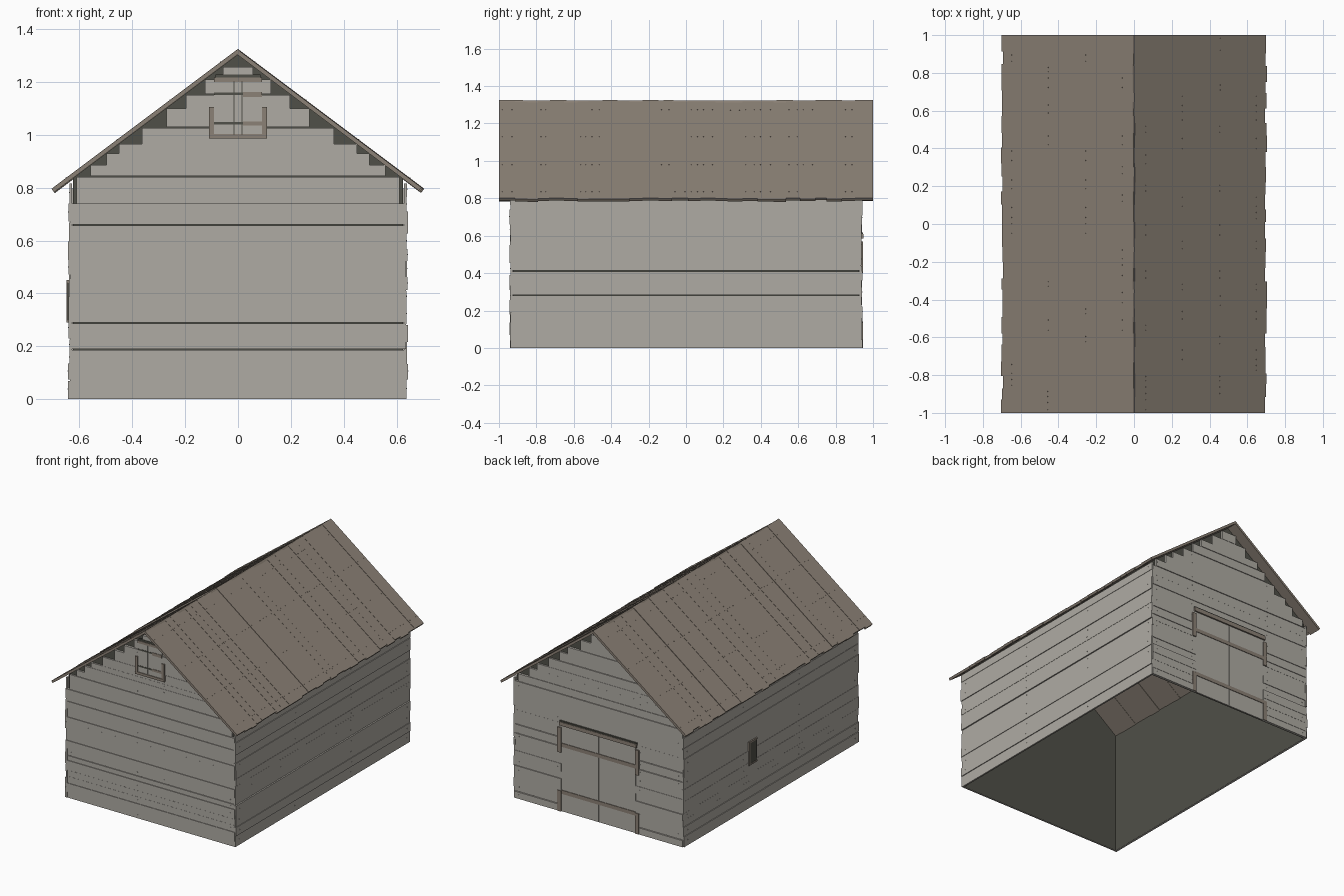
import bpy, bmesh, random
from mathutils import Matrix, Vector

random.seed(4)
cube = bpy.data.objects.get("Cube")
if cube:
    bpy.data.objects.remove(cube)


def material(name, rgb):
    m = bpy.data.materials.new(name)
    m.use_nodes = True
    m.diffuse_color = (*rgb, 1)
    m.node_tree.nodes["Principled BSDF"].inputs["Base Color"].default_value = (*rgb, 1)
    return m


GRAY = material("weathered gray boards", (0.43, 0.41, 0.37))
BROWN = material("brown timber", (0.26, 0.22, 0.18))
DARK = material("dark interior", (0.08, 0.08, 0.065))

RIDGE, SLOPE, T = 1.325, 0.75, 0.016
WX, WY = 0.635, 0.935


def box(bm, lo, hi, frame=Matrix()):
    lo, hi = Vector(lo), Vector(hi)
    m = Matrix.Translation((lo + hi) / 2) @ Matrix.Diagonal((*(hi - lo), 1))
    bmesh.ops.create_cube(bm, size=1, matrix=frame @ m)


def finish(bm, name, mat):
    mesh = bpy.data.meshes.new(name)
    bm.to_mesh(mesh)
    bm.free()
    mesh.materials.append(mat)
    ob = bpy.data.objects.new(name, mesh)
    bpy.context.collection.objects.link(ob)


def boxes(name, mat, items, frame=Matrix()):
    bm = bmesh.new()
    for lo, hi in items:
        box(bm, lo, hi, frame)
    finish(bm, name, mat)


def half_width(z):
    """Half the gable width under the roof at height z."""
    return min(WX, (RIDGE - 0.022 - z) / SLOPE)


def rows(top):
    """Uneven board edges from the ground up to top."""
    z = [0]
    while top - z[-1] > 0.1:
        z.append(z[-1] + random.uniform(0.04, 0.085))
    return z + [top]


def wall(name, edges, spans, frame, nail_at):
    """Horizontal boards; local x runs along the wall and local -y is outward."""
    bm = bmesh.new()
    for z0, z1 in zip(edges, edges[1:]):
        out = random.uniform(0.002, 0.009)
        gap = random.choice((0, 0, 0.004))
        for a, b in spans(z0, z1):
            box(bm, (a, -out, z0), (b, 0.008, z1 - gap), frame)
            for x in nail_at:
                if a < x < b:
                    zc = (z0 + z1) / 2
                    box(bm, (x, -out - 0.0015, zc), (x + 0.004, 0, zc + 0.004), frame)
    finish(bm, name, GRAY)


FRONT = Matrix.Translation((0, -WY, 0))
BACK = Matrix.Rotation(3.14159265, 4, "Z") @ FRONT

# Front wall, with the gable boards stepping in under the roof
front_edges = [0, .04, .10, .145, .19, .255, .29, .335, .39, .455, .515, .55, .605,
               .66, .74, .845, .885, .93, .965, 1.03, 1.10, 1.155, 1.21, 1.26]
wall("front_wall", front_edges, lambda a, b: [(-half_width(b), half_width(b))],
     FRONT, (-0.6, -0.1, 0.1, 0.6))

# Back wall, split around the big door
DOOR_X, DOOR_Z = 0.28, 0.6


def back_spans(a, b):
    w = half_width(b)
    return [(-w, -DOOR_X), (DOOR_X, w)] if b <= DOOR_Z + 0.001 else [(-w, w)]


back_edges = rows(DOOR_Z) + [.66, .73, .80, .85, .91, .955, 1.02, 1.08, 1.13, 1.2, 1.26]
wall("back_wall", back_edges, back_spans, BACK, (-0.6, -0.31, 0.31, 0.6))

# Side walls
for name, s in (("left_wall", 1), ("right_wall", -1)):
    side = Matrix.Rotation(s * 1.57079633, 4, "Z") @ Matrix.Translation((0, -WX, 0))
    wall(name, rows(0.82),
         lambda a, b: [(-WY - random.uniform(0, .008), WY + random.uniform(0, .008))],
         side, (-0.9, -0.3, 0.3, 0.9))

# Dark lining inside the boards, open at the ground
bm = bmesh.new()
lx, ly = WX - 0.01, WY - 0.01
eave, peak = RIDGE - 0.021 - SLOPE * lx, RIDGE - 0.021
outline = [(-lx, 0), (lx, 0), (lx, eave), (0, peak), (-lx, eave)]
for y in (-ly, ly):
    bm.faces.new([bm.verts.new((x, y, z)) for x, z in outline])
for x in (-lx, lx):
    bm.faces.new([bm.verts.new((x, y, z))
                  for y, z in ((-ly, 0), (ly, 0), (ly, eave), (-ly, eave))])
finish(bm, "inner_lining", DARK)

# Roof boards running from ridge to eave
cos, sin = 0.8, 0.6
for name, s in (("left_roof", 1), ("right_roof", -1)):
    frame = Matrix(((s * cos, 0, s * sin, 0), (0, s, 0, 0),
                    (-sin, 0, cos, RIDGE), (0, 0, 0, 1)))
    bm = bmesh.new()
    y = -1.0
    while y < 0.999:
        w = random.uniform(0.055, 0.09)
        end = 1.0 if y + w > 0.95 else y + w
        drop = random.uniform(0, 0.005)
        length = random.uniform(0.868, 0.882)
        box(bm, (0, y, -T - drop), (length, end, -drop), frame)
        for u in (0.08, 0.32, 0.57, 0.81):
            for v in (y + 0.015, end - 0.018):
                box(bm, (u, v, -T), (u + 0.004, v + 0.004, 0.0015 - drop), frame)
        y = end
    finish(bm, name, BROWN)

# Loft hatch in the front gable
boxes("loft_shutters", GRAY, [((-.09, -.011, 1.0), (-.017, 0, 1.2)),
                              ((-.014, -.011, 1.0), (.014, 0, 1.2)),
                              ((.017, -.011, 1.0), (.09, 0, 1.2))], FRONT)
boxes("loft_shutter_gaps", DARK, [((-.03, -.0095, 1.0), (.03, 0, 1.2)),
                                  ((-.09, -.0125, 1.15), (.018, 0, 1.16)),
                                  ((-.09, -.0125, 1.038), (.018, 0, 1.048)),
                                  ((-.085, -.012, 1.215), (.085, 0, 1.228))], FRONT)
boxes("loft_braces", BROWN, [((.018, -.014, 1.142), (.09, 0, 1.162)),
                             ((.018, -.014, 1.035), (.09, 0, 1.05))], FRONT)
boxes("loft_frame", BROWN, [((-.11, -.016, .985), (.11, 0, 1.002)),
                            ((-.11, -.015, .985), (-.09, 0, 1.105)),
                            ((.09, -.015, .985), (.11, 0, 1.105)),
                            ((-.09, -.016, 1.2), (.09, 0, 1.217))], FRONT)

# Double door in the back wall
boxes("door_leaves", GRAY, [((-.278, -.004, 0), (-.002, .006, .595)),
                            ((.002, -.004, 0), (.278, .006, .595))], BACK)
boxes("door_braces", BROWN, [((-.278, -.008, z), (.278, 0, z + .025)) for z in (.12, .44)], BACK)
boxes("door_lintel", BROWN, [((-.29, -.014, .585), (.29, 0, .61))], BACK)
boxes("door_lintel_gap", DARK, [((-.29, -.011, .61), (.29, 0, .618))], BACK)
boxes("door_posts", BROWN, [((x - .014, -.012, a), (x + .014, 0, b))
                            for x in (-.292, .292) for a, b in ((0, .14), (.4, .57))], BACK)

# Small window in the wall on the -x side
SIDE = Matrix.Translation((-WX, 0.2, 0))
boxes("side_window_pane", DARK, [((-.0105, -.04, .3), (0, .04, .44))], SIDE)
boxes("side_window_frame", BROWN, [((-.013, -.045, .29), (0, .045, .3)),
                                   ((-.013, -.045, .44), (0, .045, .45)),
                                   ((-.013, .032, .3), (0, .045, .44))], SIDE)
